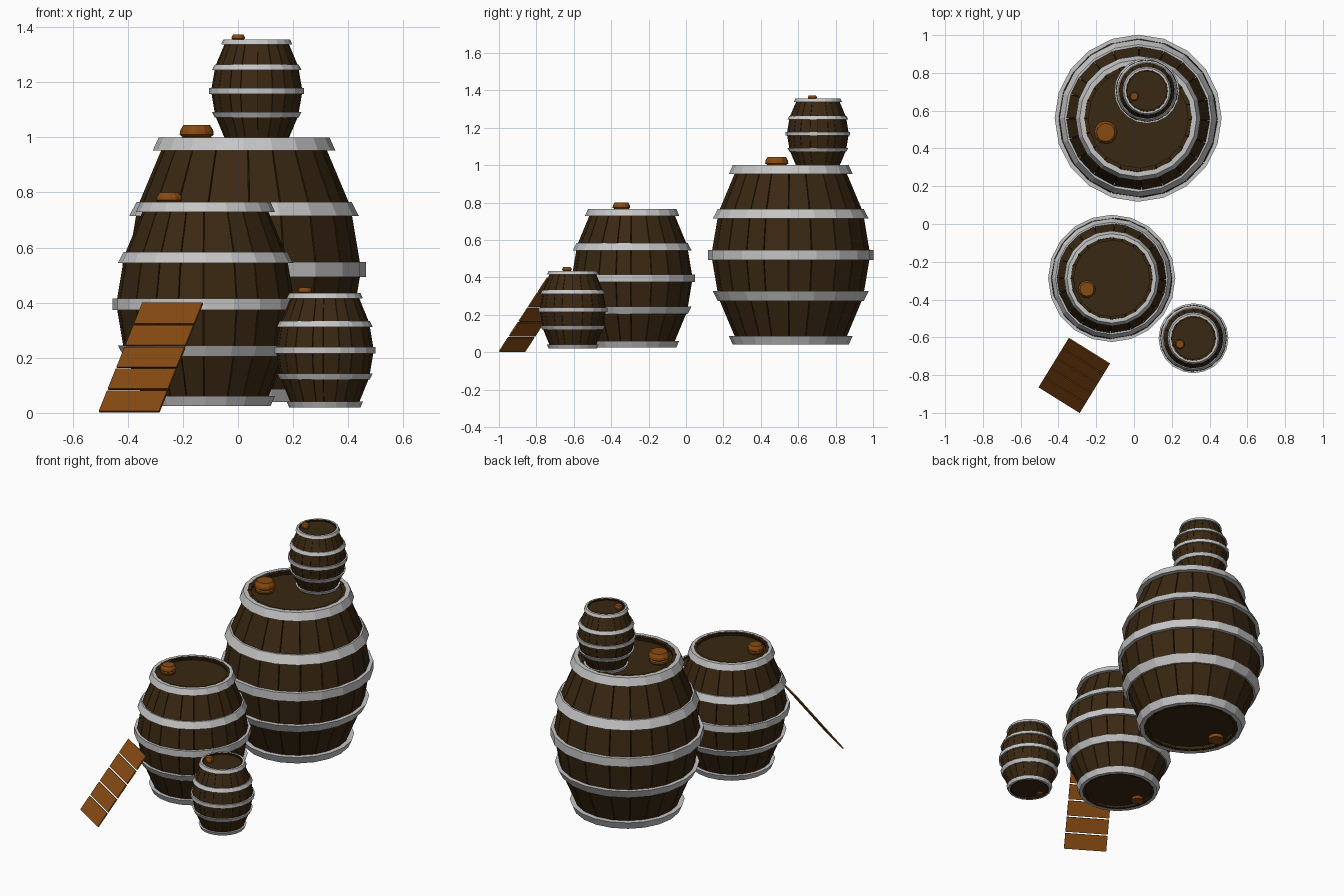
import bpy, bmesh, math, random
from mathutils import Vector

if "Cube" in bpy.data.objects:
    bpy.data.objects.remove(bpy.data.objects["Cube"])

random.seed(4)
SIDES = 20


def material(name, rgb):
    m = bpy.data.materials.new(name)
    m.diffuse_color = (*rgb, 1)
    m.use_nodes = True
    m.node_tree.nodes["Principled BSDF"].inputs["Base Color"].default_value = m.diffuse_color
    return m


WOOD = material("dark wood", (0.042, 0.021, 0.006))
GAP = material("black gap", (0.010, 0.005, 0.002))
METAL = material("grey metal", (0.56, 0.56, 0.56))
ORANGE = material("orange wood", (0.24, 0.068, 0.006))


def finish(bm, name, mat):
    bmesh.ops.recalc_face_normals(bm, faces=bm.faces)
    me = bpy.data.meshes.new(name)
    bm.to_mesh(me)
    bm.free()
    me.materials.append(mat)
    ob = bpy.data.objects.new(name, me)
    bpy.context.collection.objects.link(ob)
    return ob


def lathe(bm, loop, place, sides=SIDES, centre=(0, 0), closed=True):
    """Revolve (radius, z) points; closed joins last to first, otherwise ends are capped."""
    rings = []
    for r, z in loop:
        rings.append([bm.verts.new(place(centre[0] + r * math.cos(math.tau * i / sides),
                                         centre[1] + r * math.sin(math.tau * i / sides), z))
                      for i in range(sides)])
    pairs = list(zip(rings, rings[1:]))
    if closed:
        pairs.append((rings[-1], rings[0]))
    else:
        bm.faces.new(rings[0])
        bm.faces.new(rings[-1])
    for a, b in pairs:
        for i in range(sides):
            j = (i + 1) % sides
            bm.faces.new((a[i], a[j], b[j], b[i]))


# Stave profile (outer radius, height from the middle)
PROFILE = [(0.285, -0.478), (0.302, -0.43), (0.386, -0.23), (0.425, 0),
           (0.386, 0.23), (0.302, 0.43), (0.285, 0.478)]
# Upper hoops: (low z, low radius, high z, high radius)
HOOPS = [(0.433, 0.331, 0.48, 0.31), (0.194, 0.417, 0.246, 0.390)]


def barrel(name, x, y, z, s, sz):
    def place(px, py, pz):
        return Vector((x + px * s, y + py * s, z + pz * sz))

    # Staves of slightly uneven width with thin gaps
    bm = bmesh.new()
    cuts = [math.tau * (i + random.uniform(-0.18, 0.18)) / SIDES for i in range(SIDES)]
    cuts.append(cuts[0] + math.tau)
    for a0, a1 in zip(cuts, cuts[1:]):
        a0, a1 = a0 + 0.006, a1 - 0.006
        prev = first = None
        for r, pz in PROFILE:
            row = [bm.verts.new(place(q * math.cos(a), q * math.sin(a), pz))
                   for q, a in ((r, a0), (r, a1), (r - 0.022, a1), (r - 0.022, a0))]
            if prev:
                for i in range(4):
                    j = (i + 1) % 4
                    bm.faces.new((prev[i], prev[j], row[j], row[i]))
            else:
                bm.faces.new(row)
            prev = row
        bm.faces.new(prev)
    finish(bm, name + "_staves", WOOD)

    # Dark lining seen between the staves
    bm = bmesh.new()
    lathe(bm, [(r - 0.012, pz * 0.99) for r, pz in PROFILE]
          + [(r - 0.018, pz * 0.99) for r, pz in reversed(PROFILE)], place)
    finish(bm, name + "_lining", GAP)

    # Recessed end lids
    bm = bmesh.new()
    for sgn in (-1, 1):
        lathe(bm, [(0.278, sgn * 0.435), (0.268, sgn * 0.455)], place, closed=False)
    finish(bm, name + "_lids", WOOD)

    # Five hoops following the slope
    bm = bmesh.new()
    bands = [(-0.027, 0.442, 0.027, 0.442)]
    for z0, r0, z1, r1 in HOOPS:
        bands += [(z0, r0, z1, r1), (-z0, r0, -z1, r1)]
    for z0, r0, z1, r1 in bands:
        t = 0.025
        lathe(bm, [(r0, z0), (r1, z1), (r1 - t, z1), (r0 - t - 0.005, z0)], place)
    finish(bm, name + "_hoops", METAL)

    # Rounded bungs, one on the upper lid and one inside the lower rim
    bm = bmesh.new()
    lathe(bm, [(0.045, 0.45), (0.058, 0.465), (0.058, 0.475), (0.052, 0.482),
               (0.062, 0.49), (0.06, 0.505), (0.048, 0.525)], place, 12, (-0.172, -0.075), False)
    lathe(bm, [(0.045, -0.45), (0.048, -0.478)], place, 12, (-0.215, -0.02), False)
    finish(bm, name + "_bungs", ORANGE)


barrel("large_barrel", 0.022, 0.56, 0.52, 1.0, 1.0)
barrel("medium_barrel", -0.118, -0.288, 0.395, 0.762, 0.771)
barrel("small_barrel", 0.315, -0.605, 0.2275, 0.418, 0.432)
barrel("top_barrel", 0.068, 0.705, 1.168, 0.39, 0.39)

# Leaning ramp of five planks
foot = Vector((-0.504, -0.862, 0.004))
across = Vector((0.218, -0.136, 0))
up = Vector((0.158, 0.257, 0.394))
normal = across.cross(up).normalized() * 0.004
bm = bmesh.new()
for i in range(5):
    lo, hi = i / 5 + (0.008 if i else 0), (i + 1) / 5 - (0.008 if i < 4 else 0)
    sides = []
    for n in (-normal, normal):
        sides.append([bm.verts.new(foot + across * u + up * v + n)
                      for u, v in ((0, lo), (1, lo), (1, hi), (0, hi))])
    a, b = sides
    bm.faces.new(a)
    bm.faces.new(b)
    for k in range(4):
        m = (k + 1) % 4
        bm.faces.new((a[k], a[m], b[m], b[k]))
finish(bm, "ramp_planks", ORANGE)
